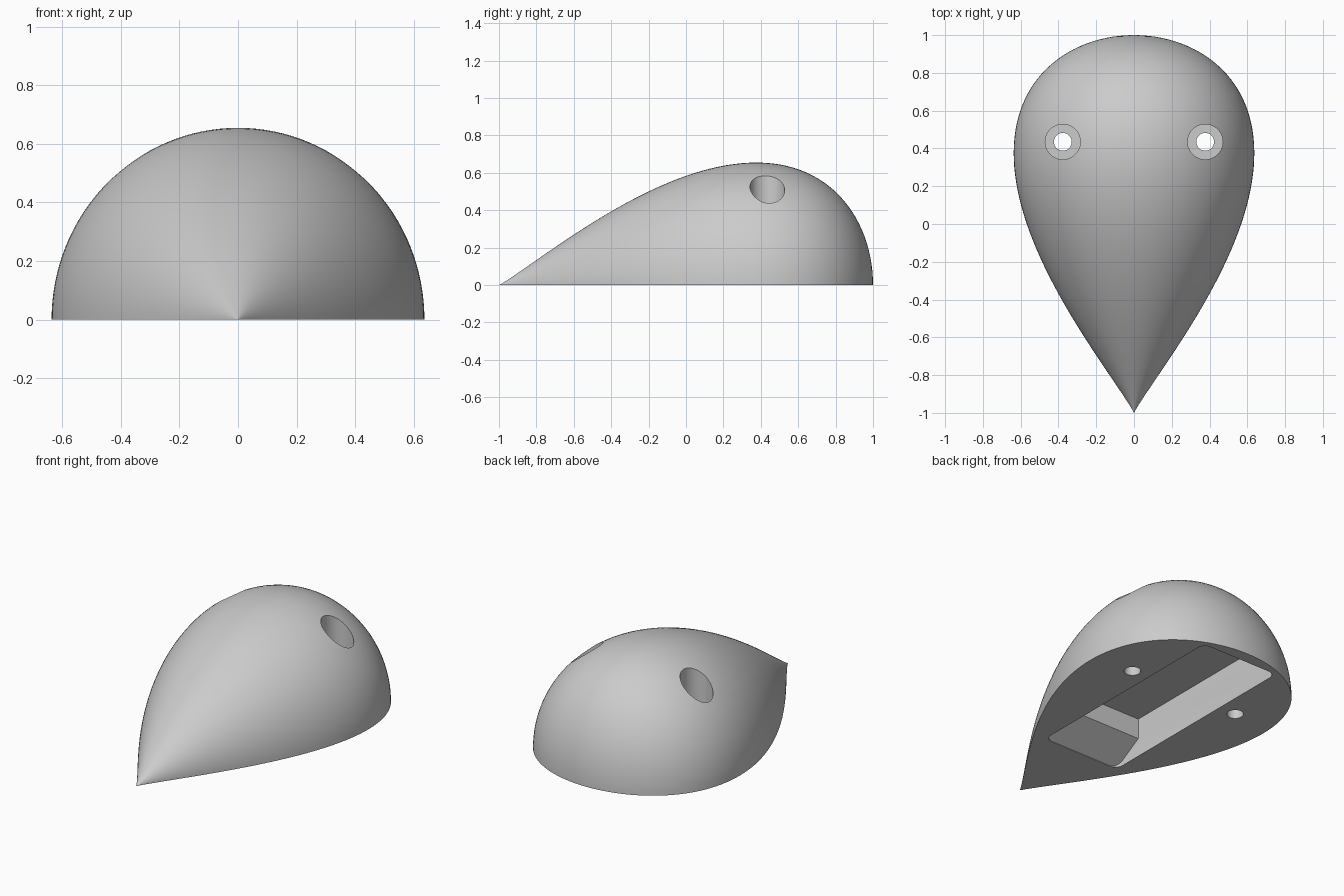
import bpy, bmesh, math

if "Cube" in bpy.data.objects:
    bpy.data.objects.remove(bpy.data.objects["Cube"], do_unlink=True)

RINGS, SEGS = 72, 64
WIDTH, HEIGHT = 0.637, 0.655      # half width and height of the dome
FULLNESS = 1.2                    # how far back the widest point sits
HOLE_X, HOLE_Y = 0.377, 0.435


def make_object(name, bm):
    bmesh.ops.recalc_face_normals(bm, faces=bm.faces[:])
    mesh = bpy.data.meshes.new(name)
    bm.to_mesh(mesh)
    bm.free()
    obj = bpy.data.objects.new(name, mesh)
    bpy.context.scene.collection.objects.link(obj)
    return obj


def prism(name, points, direction):
    """Extrude a closed outline of 3D points along a direction."""
    bm = bmesh.new()
    face = bm.faces.new([bm.verts.new(p) for p in points])
    new = bmesh.ops.extrude_face_region(bm, geom=[face])["geom"]
    bmesh.ops.translate(bm, vec=direction,
                        verts=[g for g in new if isinstance(g, bmesh.types.BMVert)])
    return make_object(name, bm)


def cylinder(name, x, y, radius, bottom, top):
    ring = [(x + radius * math.cos(a), y + radius * math.sin(a), bottom)
            for a in (math.tau * i / 48 for i in range(48))]
    return prism(name, ring, (0, 0, top - bottom))


def boolean(obj, cutter, operation):
    """Combine two objects, bake the result and drop the cutter."""
    cutter.hide_render = True
    mod = obj.modifiers.new("cut", "BOOLEAN")
    mod.operation, mod.object, mod.solver = operation, cutter, "EXACT"
    graph = bpy.context.evaluated_depsgraph_get()
    graph.update()
    mesh = bpy.data.meshes.new_from_object(obj.evaluated_get(graph))
    obj.modifiers.clear()
    obj.data = mesh
    bpy.data.objects.remove(cutter, do_unlink=True)


# Teardrop half-body: pointed at the front, rounded at the back
def girth(t):
    return math.sin(t) * math.sin(t / 2) ** FULLNESS


peak = girth(math.acos(-FULLNESS / (FULLNESS + 2)))
bm = bmesh.new()
tip, tail = bm.verts.new((0, -1, 0)), bm.verts.new((0, 1, 0))
rings = []
for i in range(1, RINGS):
    t = math.pi * i / RINGS
    r = girth(t) / peak
    arc = [math.pi * j / SEGS for j in range(SEGS + 1)]
    rings.append([bm.verts.new((WIDTH * r * math.cos(a), -math.cos(t),
                                HEIGHT * r * math.sin(a) if 0 < a < math.pi else 0))
                  for a in arc])
for j in range(SEGS):
    bm.faces.new((tip, rings[0][j], rings[0][j + 1]))
    bm.faces.new((tail, rings[-1][j + 1], rings[-1][j]))
    for a, b in zip(rings, rings[1:]):
        bm.faces.new((a[j], b[j], b[j + 1], a[j + 1]))
bm.faces.new([tip] + [r[0] for r in rings] + [tail] + [r[-1] for r in reversed(rings)])
body = make_object("teardrop_body", bm)

# Underside pocket: stepped, sloped ceiling limited by a rounded rectangle
ceiling = [(-0.64, -0.1), (-0.276, 0.114), (-0.276, 0.24), (0.75, 0.24), (1.0, -0.1)]
pocket = prism("pocket_cutter", [(-0.5, y, z) for y, z in ceiling], (1, 0, 0))
half_x, front, back, fillet = 0.263, -0.465, 0.925, 0.05
corners = [(half_x, back), (-half_x, back), (-half_x, front), (half_x, front)]
outline = []
for k, (x, y) in enumerate(corners):
    cx = x - math.copysign(fillet, x)
    cy = y - fillet if y == back else y + fillet
    for s in range(9):
        a = math.pi / 2 * (k + s / 8)
        outline.append((cx + fillet * math.cos(a), cy + fillet * math.sin(a), -0.05))
boolean(pocket, prism("pocket_outline", outline, (0, 0, 0.6)), "INTERSECT")
boolean(body, pocket, "DIFFERENCE")

# Counterbored screw holes
for side in (-1, 1):
    for radius, bottom in ((0.093, 0.2), (0.047, -0.1)):
        cutter = cylinder("screw_cutter", side * HOLE_X, HOLE_Y, radius, bottom, 1)
        boolean(body, cutter, "DIFFERENCE")

# Single plain grey finish
grey = bpy.data.materials.new("plain_grey")
grey.use_nodes = True
colour = (0.6, 0.6, 0.6, 1)
grey.diffuse_color = colour
grey.node_tree.nodes["Principled BSDF"].inputs["Base Color"].default_value = colour
body.data.materials.clear()
body.data.materials.append(grey)
for poly in body.data.polygons:
    poly.material_index = 0

bpy.ops.object.select_all(action="DESELECT")
body.select_set(True)
bpy.context.view_layer.objects.active = body
bpy.ops.object.shade_smooth_by_angle(angle=math.radians(30))
